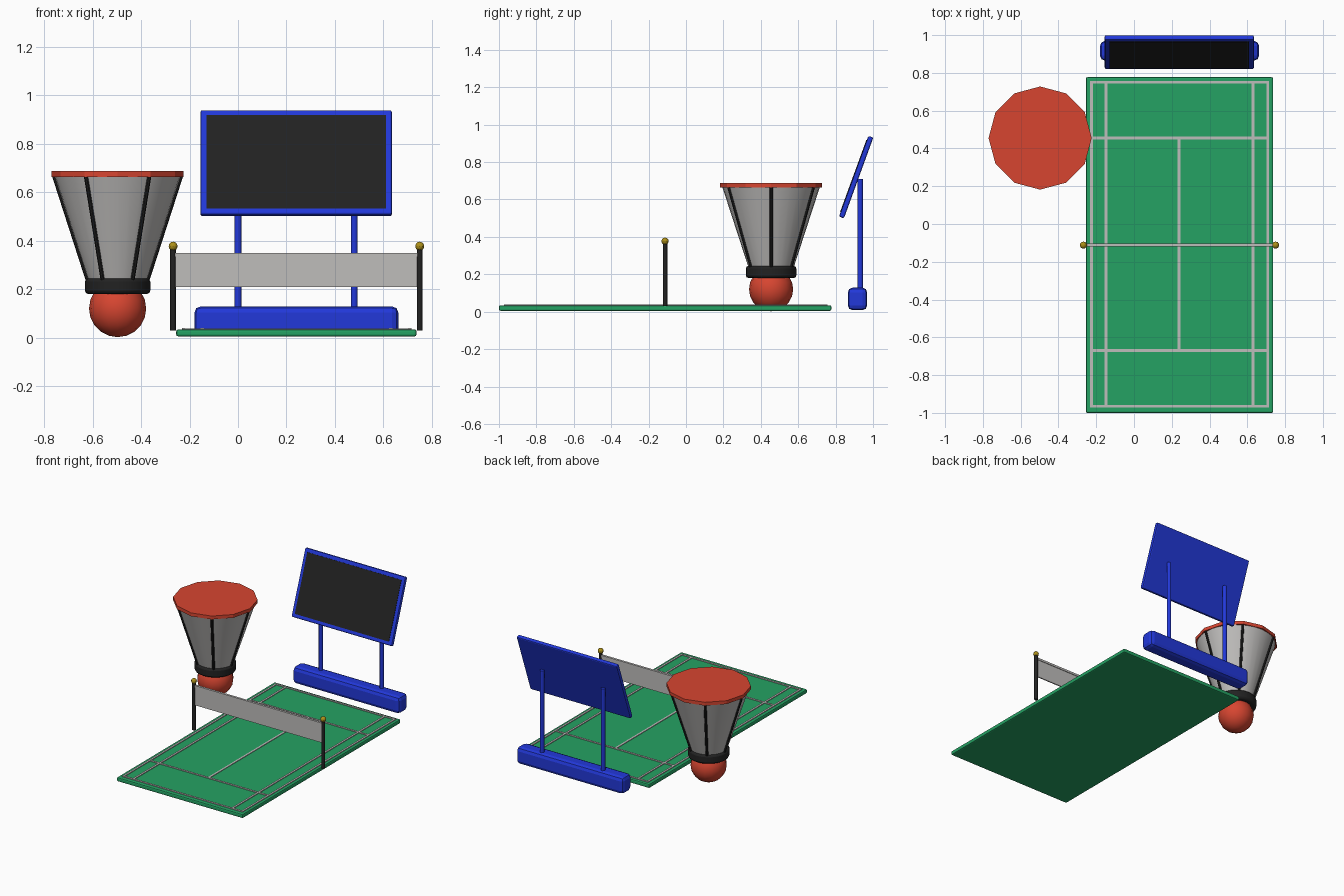
import bpy
from math import radians, cos, sin, pi
from mathutils import Vector

cube = bpy.data.objects.get("Cube")
if cube:
    bpy.data.objects.remove(cube, do_unlink=True)


def material(name, r, g, b):
    m = bpy.data.materials.new(name)
    m.use_nodes = True
    m.diffuse_color = (r, g, b, 1)
    bsdf = m.node_tree.nodes["Principled BSDF"]
    bsdf.inputs["Base Color"].default_value = (r, g, b, 1)
    bsdf.inputs["Roughness"].default_value = 0.6
    return m


GREEN = material("court green", 0.018, 0.36, 0.125)
WHITE = material("off white", 0.52, 0.51, 0.50)
RED = material("cork red", 0.68, 0.06, 0.03)
BLUE = material("frame blue", 0.016, 0.04, 0.70)
BLACK = material("soft black", 0.016, 0.016, 0.016)
GOLD = material("gold", 0.42, 0.28, 0.01)


def finish(name, mat, smooth=True):
    ob = bpy.context.object
    ob.name = name
    ob.data.materials.append(mat)
    if smooth:
        bpy.ops.object.shade_smooth_by_angle(angle=radians(35))
    return ob


def box(name, mat, lo, hi, bevel=0, segments=2):
    lo, hi = Vector(lo), Vector(hi)
    bpy.ops.mesh.primitive_cube_add(size=1, location=(lo + hi) / 2)
    bpy.context.object.scale = hi - lo
    bpy.ops.object.transform_apply(location=False, rotation=False, scale=True)
    ob = finish(name, mat, smooth=False)
    if bevel:
        mod = ob.modifiers.new("Bevel", "BEVEL")
        mod.width, mod.segments = bevel, segments
    return ob


def rod(name, mat, a, b, r, sides=12):
    a, b = Vector(a), Vector(b)
    bpy.ops.mesh.primitive_cylinder_add(vertices=sides, radius=r, depth=(b - a).length,
                                        location=(a + b) / 2)
    bpy.context.object.rotation_euler = (b - a).to_track_quat("Z", "Y").to_euler()
    return finish(name, mat)


def ball(name, mat, pos, r, segments=16, rings=10):
    bpy.ops.mesh.primitive_uv_sphere_add(segments=segments, ring_count=rings,
                                         radius=r, location=pos)
    return finish(name, mat)


# Court slab and painted lines
box("court", GREEN, (-0.255, -1, 0.005), (0.737, 0.777, 0.034), 0.008)
T, TOP = 0.007, 0.039
for i, x in enumerate((-0.225, -0.148, 0.63, 0.709)):
    box(f"side_line_{i}", WHITE, (x - T, -0.972, 0.03), (x + T, 0.757, TOP))
for i, y in enumerate((-0.965, -0.67, 0.455, 0.75)):
    box(f"cross_line_{i}", WHITE, (-0.232, y - T, 0.03), (0.716, y + T, TOP - 0.0005))
box("center_line", WHITE, (0.238 - T, -0.67, 0.03), (0.238 + T, 0.455, TOP - 0.001))

# Net with posts
NY = -0.112
for side, x in (("right", -0.268), ("left", 0.75)):
    rod(f"net_post_{side}", BLACK, (x, NY, 0.03), (x, NY, 0.37), 0.012)
    ball(f"net_post_knob_{side}", GOLD, (x, NY, 0.377), 0.019, 10, 8)
box("net", WHITE, (-0.262, NY - 0.004, 0.208), (0.744, NY + 0.004, 0.338))
box("net_tape", WHITE, (-0.262, NY - 0.008, 0.335), (0.744, NY + 0.008, 0.35))

# Shuttlecock
CX, CY = -0.497, 0.455
ball("shuttle_cork", RED, (CX, CY, 0.12), 0.118)
rod("shuttle_collar", BLACK, (CX, CY, 0.18), (CX, CY, 0.245), 0.135, 24)
mod = bpy.context.object.modifiers.new("Bevel", "BEVEL")
mod.width, mod.segments = 0.014, 2
bpy.ops.mesh.primitive_cone_add(vertices=32, radius1=0.122, radius2=0.262, depth=0.43,
                                location=(CX, CY, 0.455))
finish("shuttle_skirt", WHITE)
rod("shuttle_rim", RED, (CX, CY, 0.663), (CX, CY, 0.687), 0.273, 12)
bpy.context.object.rotation_euler.z = 0
bpy.ops.object.shade_flat()
for i in range(6):
    c, s = cos(i * pi / 3), sin(i * pi / 3)
    rod(f"shuttle_rib_{i}", BLACK, (CX + 0.122 * c, CY + 0.122 * s, 0.235),
        (CX + 0.263 * c, CY + 0.263 * s, 0.672), 0.009, 8)

# Scoreboard base and posts
box("board_base", BLUE, (-0.18, 0.865, 0.008), (0.662, 0.969, 0.129), 0.026, 2)
for side, x in (("right", 0.0), ("left", 0.48)):
    rod(f"board_post_{side}", BLUE, (x, 0.932, 0.1), (x, 0.932, 0.71), 0.014)

# Tilted panel with a thin dark screen on its front
hinge = Vector((0.24, 0.91, 0.72))
panel = box("board_panel", BLUE, (-0.395, -0.014, -0.23), (0.395, 0.014, 0.23), 0.008)
screen = box("board_screen", BLACK, (-0.37, -0.017, -0.205), (0.37, -0.012, 0.205))
for ob in (panel, screen):
    ob.location = hinge + Vector((0, ob.location.y * cos(radians(20)),
                                  -ob.location.y * sin(radians(20))))
    ob.rotation_euler.x = radians(-20)
